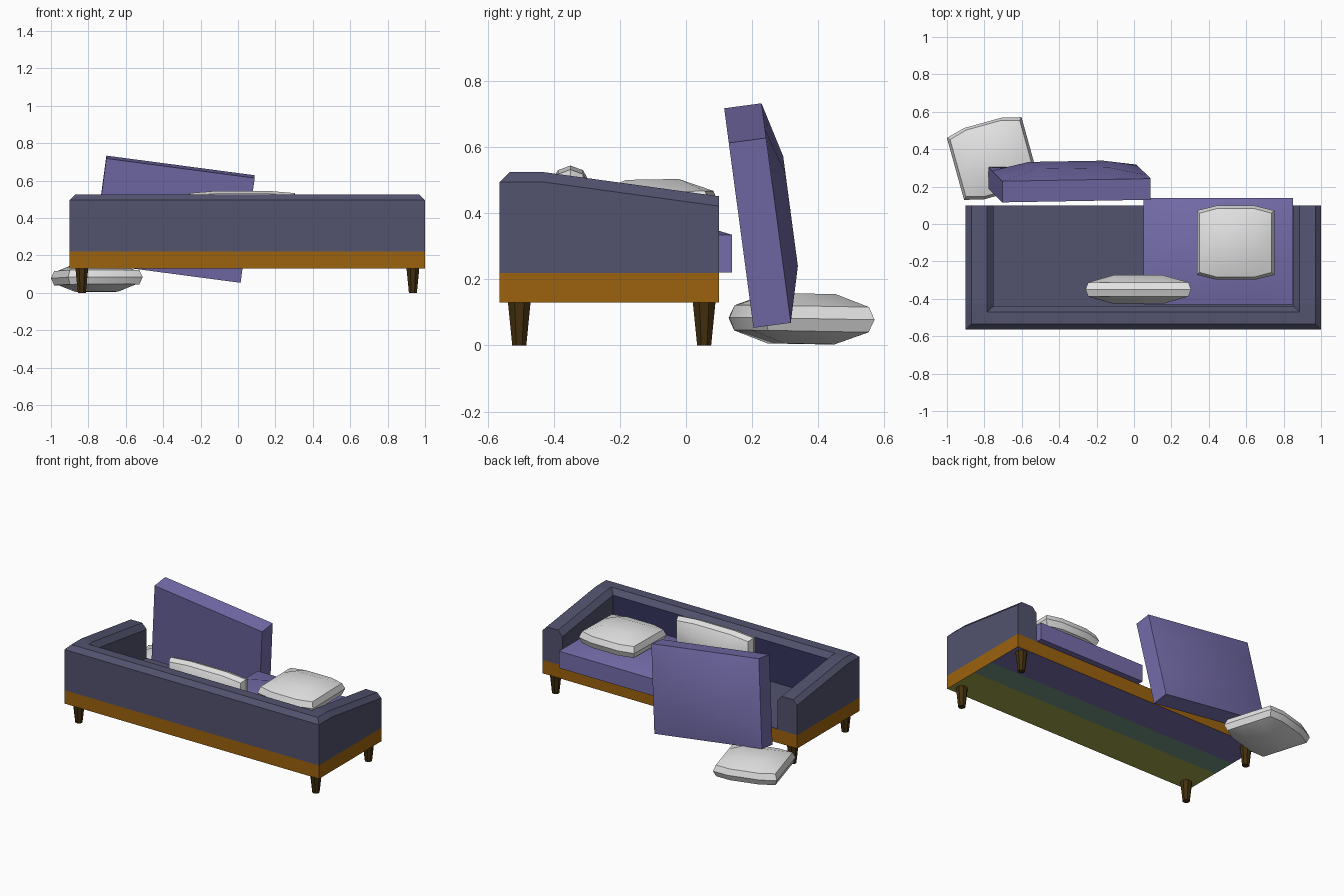
import bpy, bmesh, math
from mathutils import Matrix

if "Cube" in bpy.data.objects:
    bpy.data.objects.remove(bpy.data.objects["Cube"])


def lin(h):
    c = [int(h[i:i + 2], 16) / 255 for i in (0, 2, 4)]
    return [v / 12.92 if v <= 0.04045 else ((v + 0.055) / 1.055) ** 2.4 for v in c] + [1]


def material(name, h):
    m = bpy.data.materials.new(name)
    m.diffuse_color = lin(h)
    m.use_nodes = True
    m.node_tree.nodes["Principled BSDF"].inputs["Base Color"].default_value = m.diffuse_color
    return m


SLATE = material("slate fabric", "52526e")
NAVY = material("navy fabric", "34335f")
PURPLE = material("purple fabric", "756dab")
WHITE = material("white fabric", "e4e4e4")
ORANGE = material("orange wood", "9c620e")
BROWN = material("dark brown wood", "44300f")
OLIVE = material("olive underside", "a3a548")
TEAL = material("teal underside", "749684")

CX = 0.05                       # sofa centre line
HALF, BACK, FRONT = 0.95, -0.565, 0.10


def finish(name, bm, mats, smooth=None):
    bmesh.ops.recalc_face_normals(bm, faces=bm.faces)
    me = bpy.data.meshes.new(name)
    bm.to_mesh(me)
    bm.free()
    for m in mats:
        me.materials.append(m)
    ob = bpy.data.objects.new(name, me)
    bpy.context.collection.objects.link(ob)
    if smooth:
        bpy.ops.object.select_all(action='DESELECT')
        ob.select_set(True)
        bpy.context.view_layer.objects.active = ob
        bpy.ops.object.shade_smooth_by_angle(angle=math.radians(smooth))
    return ob


def box_bm(x0, x1, y0, y1, z0, z1):
    bm = bmesh.new()
    bmesh.ops.create_cube(bm, size=1)
    for v in bm.verts:
        v.co.x = x1 if v.co.x > 0 else x0
        v.co.y = y1 if v.co.y > 0 else y0
        v.co.z = z1 if v.co.z > 0 else z0
    return bm


T = (-1, -0.5, 0.5, 1)
RING = ([(i, 0) for i in range(3)] + [(3, j) for j in range(3)]
        + [(i, 3) for i in (3, 2, 1)] + [(0, j) for j in (3, 2, 1)])


def pad(name, mat, layers, matrix, smooth):
    """Stacked 4x4 grids (half x, half y, bow of long edges, z, dome); first and last are capped."""
    bm = bmesh.new()
    grids = []
    for k, (hx, hy, bow, z, dome) in enumerate(layers):
        g = {}
        for i, a in enumerate(T):
            for j, b in enumerate(T):
                inner = abs(a) < 1 and abs(b) < 1
                if inner and 0 < k < len(layers) - 1:
                    continue
                y = b * hy
                if abs(b) == 1 and abs(a) < 1:
                    y += b * bow
                g[i, j] = bm.verts.new((a * hx, y, z + (dome if inner else 0)))
        grids.append(g)
    for g in (grids[0], grids[-1]):
        for i in range(3):
            for j in range(3):
                bm.faces.new([g[i, j], g[i + 1, j], g[i + 1, j + 1], g[i, j + 1]])
    for lo, hi in zip(grids, grids[1:]):
        for n, p in enumerate(RING):
            q = RING[(n + 1) % len(RING)]
            bm.faces.new([lo[p], lo[q], hi[q], hi[p]])
    bm.transform(matrix)
    return finish(name, bm, [mat], smooth)


def cushion(name, matrix):
    pad(name, PURPLE, [(0.40, 0.285, 0, 0, 0), (0.40, 0.285, 0, 0.114, 0.044)], matrix, 25)


def pillow(name, hx, hy, bow, matrix):
    pad(name, WHITE, [(hx - .014, hy - .014, bow, -0.038, -0.038), (hx, hy, bow, 0, 0),
                      (hx - .014, hy - .014, bow, 0.038, 0.038)], matrix, 35)


def rot(deg, axis):
    return Matrix.Rotation(math.radians(deg), 4, axis)


# wooden base with a banded underside
bm = box_bm(CX - HALF, CX + HALF, BACK, FRONT, 0.13, 0.22)
for y in (-0.31, -0.15):
    bmesh.ops.bisect_plane(bm, geom=bm.verts[:] + bm.edges[:] + bm.faces[:],
                           plane_co=(0, y, 0), plane_no=(0, 1, 0))
for f in bm.faces:
    c = f.calc_center_median()
    if c.z < 0.131:
        f.material_index = 1 if c.y < -0.31 else 2 if c.y < -0.15 else 3
finish("wooden_base", bm, [ORANGE, OLIVE, TEAL, PURPLE])

# back and arms: one profile swept round a U, arms sloping down to the front
PROFILE = [(0, 0, 0.22), (0, 0, 0.495), (0.03, 0.03, 0.525),
           (0.115, 0.095, 0.525), (0.148, 0.125, 0.49), (0.148, 0.125, 0.22)]
bm = bmesh.new()
rows = []
for s, kind in ((-1, 0), (-1, 1), (-1, 2), (1, 2), (1, 1), (1, 0)):
    row = []
    for dx, dy, z in PROFILE:
        y = (FRONT, -0.43, BACK + dy)[kind]
        drop = 0.073 if kind == 0 and z > 0.3 else 0
        row.append(bm.verts.new((CX + s * (HALF - dx), y, z - drop)))
    rows.append(row)
n = len(PROFILE)
for a, b in zip(rows, rows[1:]):
    for i in range(n):
        bm.faces.new([a[i], a[(i + 1) % n], b[(i + 1) % n], b[i]])
bm.faces.new(rows[0])
bm.faces.new(rows[-1])
bmesh.ops.recalc_face_normals(bm, faces=bm.faces)
for f in bm.faces:
    if f.normal.y > 0.9 and f.calc_center_median().y < -0.4:
        f.material_index = 1
finish("back_and_arms", bm, [SLATE, NAVY])

# seat deck between the arms
finish("seat_deck", box_bm(CX - 0.81, CX + 0.81, -0.45, FRONT, 0.215, 0.224), [SLATE])

# tapered legs
for sx, xn in ((-1, "left"), (1, "right")):
    for y, yn in ((-0.505, "rear"), (0.055, "front")):
        bm = bmesh.new()
        bmesh.ops.create_cone(bm, cap_ends=True, segments=8, radius1=0.023, radius2=0.037, depth=0.13,
                              matrix=Matrix.Translation((CX + sx * 0.885, y, 0.065)) @ rot(22.5, 'Z'))
        finish(f"{yn}_{xn}_leg", bm, [BROWN])

# seat cushion in place, and the loose one leaning on the front
cushion("seat_cushion", Matrix.Translation((0.45, -0.145, 0.221)))
cushion("loose_cushion", Matrix.Translation((-0.345, 0.16, 0.386))
        @ rot(7.6, 'X') @ rot(7.6, 'Y') @ rot(180, 'Z') @ rot(90, 'X'))

# pillows: on the seat, against the back, on the floor
pillow("seat_pillow", 0.207, 0.172, 0.026, Matrix.Translation((0.543, -0.10, 0.427)) @ rot(1, 'X'))
pillow("back_pillow", 0.282, 0.125, 0.012, Matrix.Translation((0.023, -0.35, 0.408)) @ rot(90, 'X'))
pillow("floor_pillow", 0.207, 0.172, 0.026,
       Matrix.Translation((-0.755, 0.35, 0.081)) @ rot(15.5, 'Z') @ rot(-1, 'X'))
